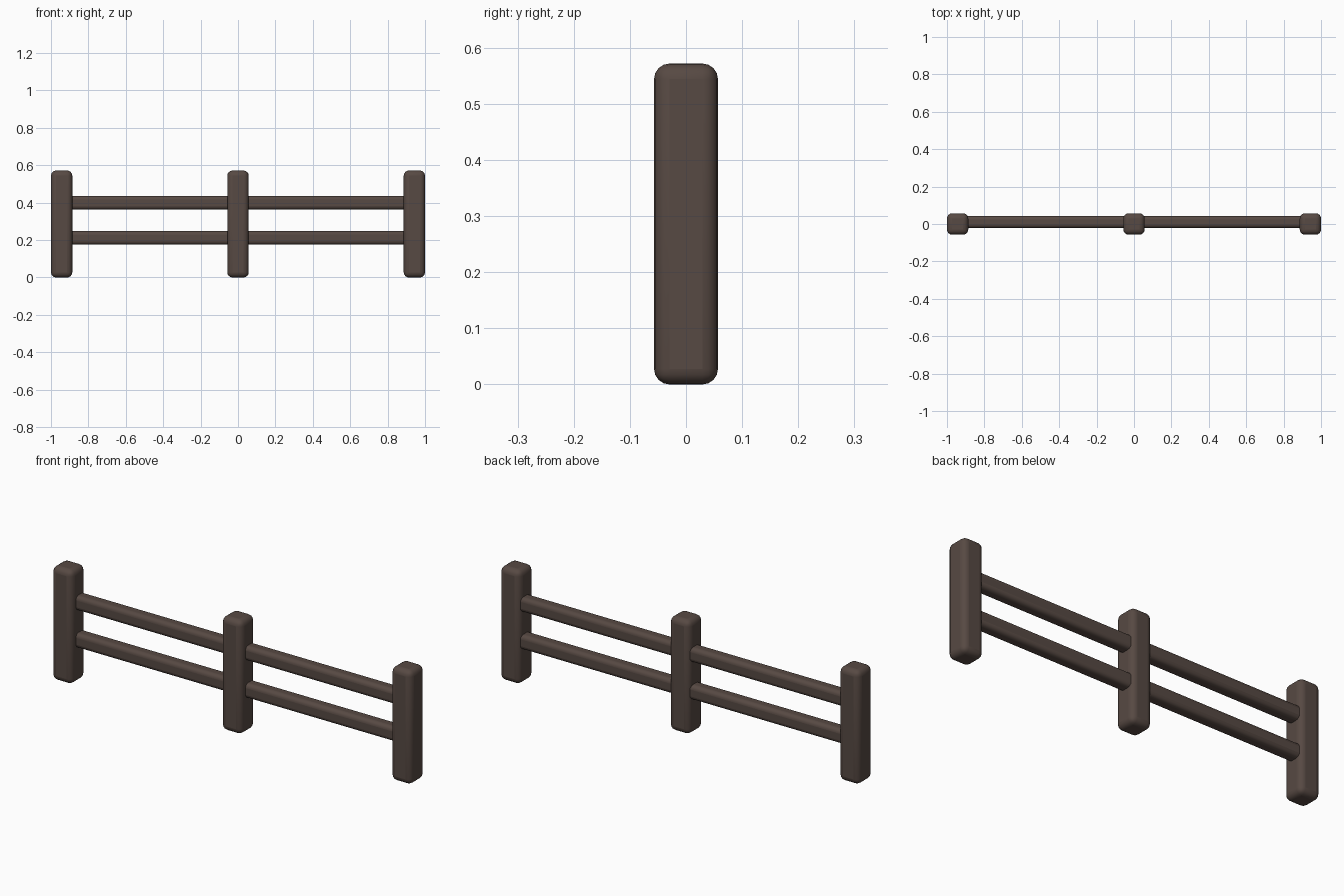
import bpy
import math

cube = bpy.data.objects.get("Cube")
if cube:
    bpy.data.objects.remove(cube, do_unlink=True)

# Dark brown wood
wood = bpy.data.materials.new("dark_brown_wood")
wood.use_nodes = True
color = (0.095, 0.067, 0.056, 1)
wood.diffuse_color = color
bsdf = wood.node_tree.nodes["Principled BSDF"]
bsdf.inputs["Base Color"].default_value = color
bsdf.inputs["Roughness"].default_value = 0.8


def rounded_beam(name, center, size, radius):
    """Box with rounded edges and smooth shading."""
    bpy.ops.mesh.primitive_cube_add(size=1, location=center)
    beam = bpy.context.object
    beam.name = name
    beam.scale = size
    bpy.ops.object.transform_apply(location=False, rotation=False, scale=True)
    bevel = beam.modifiers.new("rounded_edges", "BEVEL")
    bevel.width = radius
    bevel.segments = 4
    beam.data.materials.append(wood)
    bpy.ops.object.shade_smooth_by_angle(angle=math.radians(40))
    return beam


# Upright posts
POST_WIDTH, POST_HEIGHT = 0.114, 0.572
POST_X = 1 - POST_WIDTH / 2
for side, x in (("right", -POST_X), ("middle", 0), ("left", POST_X)):
    rounded_beam(side + "_post", (x, 0, POST_HEIGHT / 2),
                 (POST_WIDTH, POST_WIDTH, POST_HEIGHT), 0.028)

# Horizontal rails, set slightly toward the back
for level, z in (("lower", 0.212), ("upper", 0.4)):
    rounded_beam(level + "_rail", (0, 0.011, z),
                 (2 * POST_X, 0.065, 0.073), 0.02)
